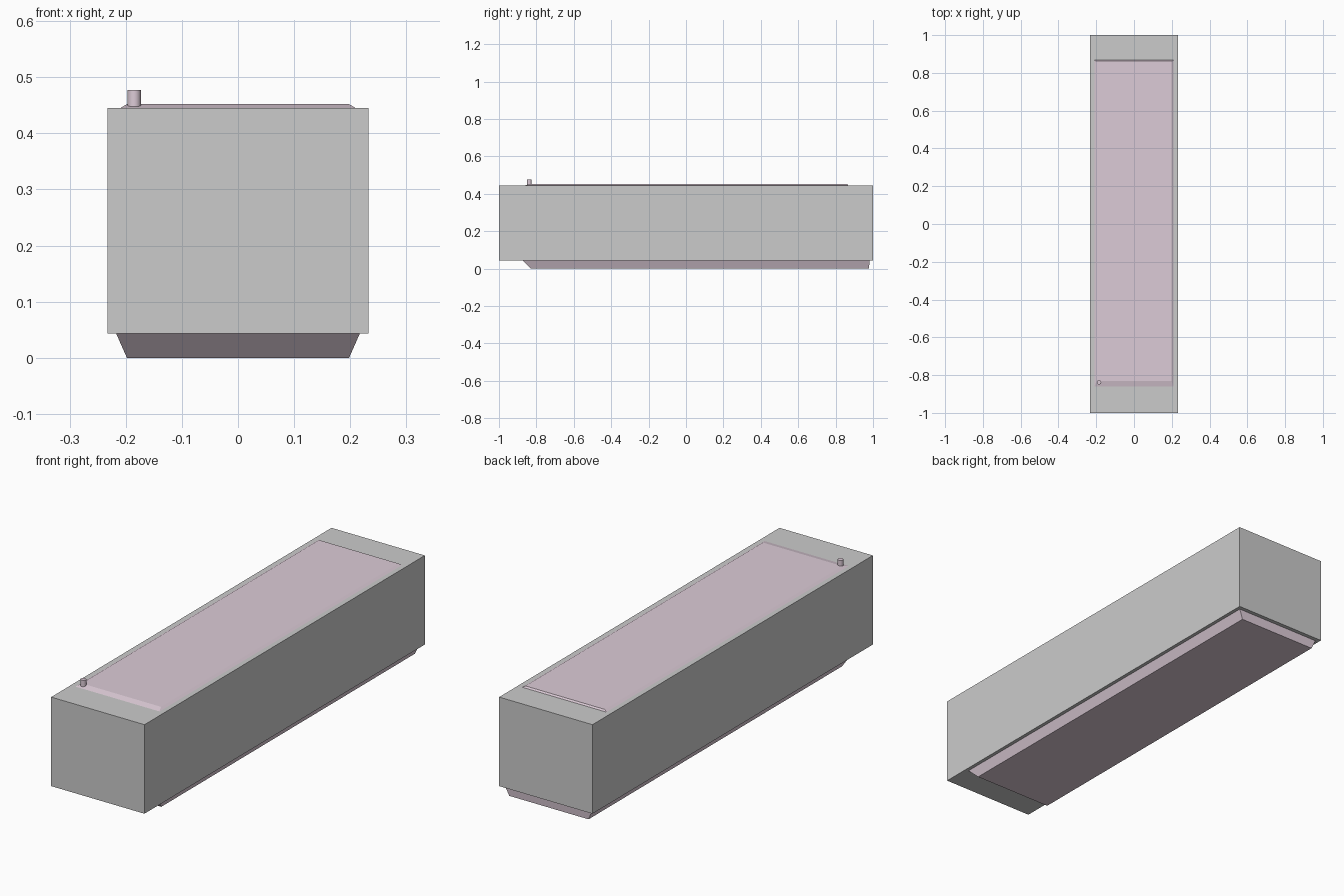
import bpy, bmesh
from math import pi

if "Cube" in bpy.data.objects:
    bpy.data.objects.remove(bpy.data.objects["Cube"])

pink = bpy.data.materials.new("pale_pink")
pink.diffuse_color = (0.72, 0.60, 0.68, 1)
pink.use_nodes = True
pink.node_tree.nodes["Principled BSDF"].inputs["Base Color"].default_value = pink.diffuse_color


def loft(name, low, high, material=None):
    """Solid between two level rectangles, each (half_x, y_front, y_back, z)."""
    bm = bmesh.new()
    rings = []
    for hx, y0, y1, z in (low, high):
        rings.append([bm.verts.new(p) for p in
                      ((-hx, y0, z), (hx, y0, z), (hx, y1, z), (-hx, y1, z))])
    a, b = rings
    bm.faces.new(a[::-1])
    bm.faces.new(b)
    for i in range(4):
        j = (i + 1) % 4
        bm.faces.new((a[i], a[j], b[j], b[i]))
    bmesh.ops.recalc_face_normals(bm, faces=bm.faces)
    mesh = bpy.data.meshes.new(name)
    bm.to_mesh(mesh)
    bm.free()
    obj = bpy.data.objects.new(name, mesh)
    bpy.context.collection.objects.link(obj)
    if material:
        mesh.materials.append(material)
    return obj


# Long main housing
loft("housing", (0.233, -1, 1, 0.043), (0.233, -1, 1, 0.445))

# Tapered plinth below, sloped at the front and nearly upright at the back
loft("plinth", (0.198, -0.83, 0.978, 0), (0.217, -0.873, 0.982, 0.043), pink)

# Shallow bevelled panel on top
loft("top_panel", (0.21, -0.86, 0.868, 0.445), (0.198, -0.832, 0.862, 0.452), pink)

# Small round knob at the front left corner
bpy.ops.mesh.primitive_cylinder_add(vertices=16, radius=0.012, depth=0.032,
                                    location=(-0.185, -0.838, 0.461))
knob = bpy.context.object
knob.name = "knob"
knob.data.materials.append(pink)
bpy.ops.object.shade_smooth_by_angle(angle=pi / 6)
